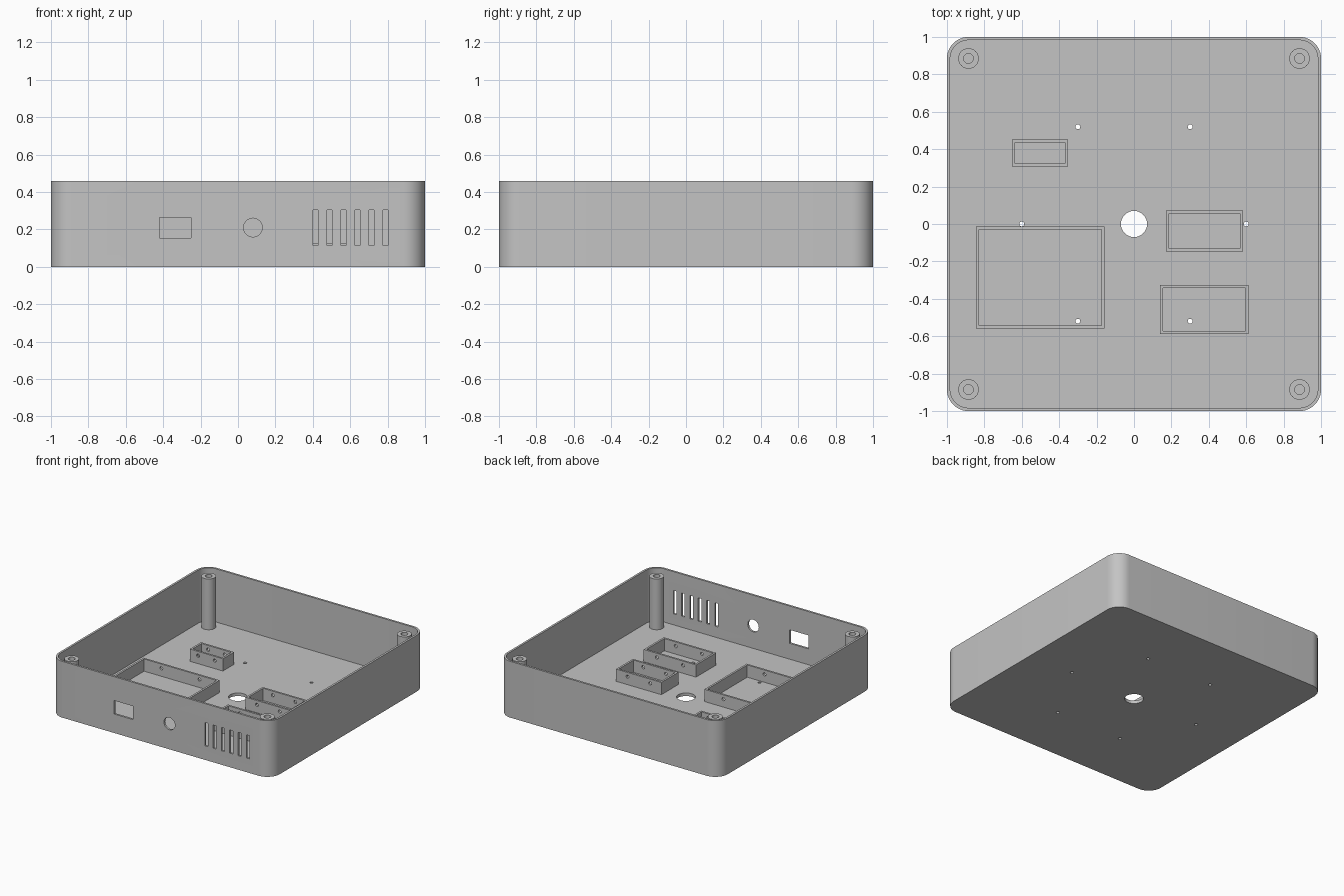
import bpy, bmesh, math

cube = bpy.data.objects.get("Cube")
if cube:
    bpy.data.objects.remove(cube, do_unlink=True)

HEIGHT, WALL, FLOOR = 0.46, 0.017, 0.025
FRAME_TOP = 0.125

grey = bpy.data.materials.new("plain grey")
grey.use_nodes = True
colour = (0.55, 0.55, 0.55, 1)
grey.diffuse_color = colour
grey.node_tree.nodes["Principled BSDF"].inputs["Base Color"].default_value = colour


def prism(name, outline, low, high, axis="Z"):
    """Extrude a 2D outline along z, or along y for outlines drawn in x and z."""
    bm = bmesh.new()
    place = (lambda a, b: (a, b, low)) if axis == "Z" else (lambda a, b: (a, low, b))
    face = bm.faces.new([bm.verts.new(place(a, b)) for a, b in outline])
    moved = bmesh.ops.extrude_face_region(bm, geom=[face])["geom"]
    shift = (0, 0, high - low) if axis == "Z" else (0, high - low, 0)
    bmesh.ops.translate(bm, vec=shift, verts=[v for v in moved if isinstance(v, bmesh.types.BMVert)])
    bmesh.ops.recalc_face_normals(bm, faces=bm.faces)
    mesh = bpy.data.meshes.new(name)
    bm.to_mesh(mesh)
    bm.free()
    mesh.materials.append(grey)
    obj = bpy.data.objects.new(name, mesh)
    bpy.context.collection.objects.link(obj)
    return obj


def circle(x, y, r, sides=32):
    return [(x + r * math.cos(math.tau * i / sides), y + r * math.sin(math.tau * i / sides))
            for i in range(sides)]


def rect(x0, x1, y0, y1):
    return [(x0, y0), (x1, y0), (x1, y1), (x0, y1)]


def rounded_square(half, r, steps=12):
    points = []
    for quarter, (sx, sy) in enumerate([(1, 1), (-1, 1), (-1, -1), (1, -1)]):
        for i in range(steps + 1):
            a = math.pi / 2 * (quarter + i / steps)
            points.append((sx * (half - r) + r * math.cos(a), sy * (half - r) + r * math.sin(a)))
    return points


def cut(target, cutters):
    """Subtract each cutter, then throw it away."""
    for cutter in cutters:
        cutter.hide_render = True
        mod = target.modifiers.new("cut", "BOOLEAN")
        mod.operation, mod.solver, mod.object = "DIFFERENCE", "EXACT", cutter
        bpy.context.view_layer.objects.active = target
        bpy.ops.object.modifier_apply(modifier=mod.name)
        bpy.data.objects.remove(cutter, do_unlink=True)


parts = []

# Open tray with rounded corners
tray = prism("tray", rounded_square(1, 0.115), 0, HEIGHT)
cut(tray, [prism("cavity", rounded_square(1 - WALL, 0.115 - WALL), FLOOR, HEIGHT + 0.1)])

# Floor holes: one large in the middle, six screw holes around it
holes = [prism("centre_hole", circle(0, 0, 0.07, 48), -0.1, 0.1)]
for i in range(6):
    a = math.pi / 3 * i
    holes.append(prism("screw_hole", circle(0.6 * math.cos(a), 0.6 * math.sin(a), 0.013, 16), -0.1, 0.1))

# Front wall openings: socket window, round jack and six vent slots
holes.append(prism("window", rect(-0.42, -0.25, 0.155, 0.265), -1.1, -0.9, "Y"))
holes.append(prism("jack", circle(0.08, 0.21, 0.05), -1.1, -0.9, "Y"))
for i in range(6):
    x = 0.4 + 0.075 * i
    holes.append(prism("vent", rect(x, x + 0.028, 0.115, 0.305), -1.1, -0.9, "Y"))
cut(tray, holes)
parts.append(tray)

# Corner screw posts
for x, side in ((-0.885, "right"), (0.885, "left")):
    for y, end in ((-0.885, "front"), (0.885, "back")):
        post = prism(f"{end}_{side}_post", circle(x, y, 0.055), FLOOR - 0.005, 0.44)
        cut(post, [prism("bore", circle(x, y, 0.026, 24), FLOOR + 0.01, HEIGHT)])
        parts.append(post)

# Holding frames for components, with two pin holes along each long wall
frames = {
    "large_frame": (-0.845, -0.157, -0.56, -0.013),
    "small_frame": (-0.652, -0.352, 0.308, 0.453),
    "middle_frame": (0.172, 0.582, -0.147, 0.072),
    "front_frame": (0.138, 0.612, -0.587, -0.327),
}
for name, (x0, x1, y0, y1) in frames.items():
    frame = prism(name, rect(x0, x1, y0, y1), FLOOR - 0.005, FRAME_TOP)
    t = 0.016
    cutters = [prism("inside", rect(x0 + t, x1 - t, y0 + t, y1 - t), -0.1, 0.2)]
    for f in (0.25, 0.75):
        pin = circle(x0 + f * (x1 - x0), 0.09, 0.013, 16)
        cutters.append(prism("pin", pin, y0 - 0.1, y1 + 0.1, "Y"))
    cut(frame, cutters)
    parts.append(frame)

# Smooth the round walls, keep the edges sharp
bpy.ops.object.select_all(action="DESELECT")
for part in parts:
    part.select_set(True)
bpy.context.view_layer.objects.active = tray
bpy.ops.object.shade_smooth_by_angle(angle=math.radians(35))
